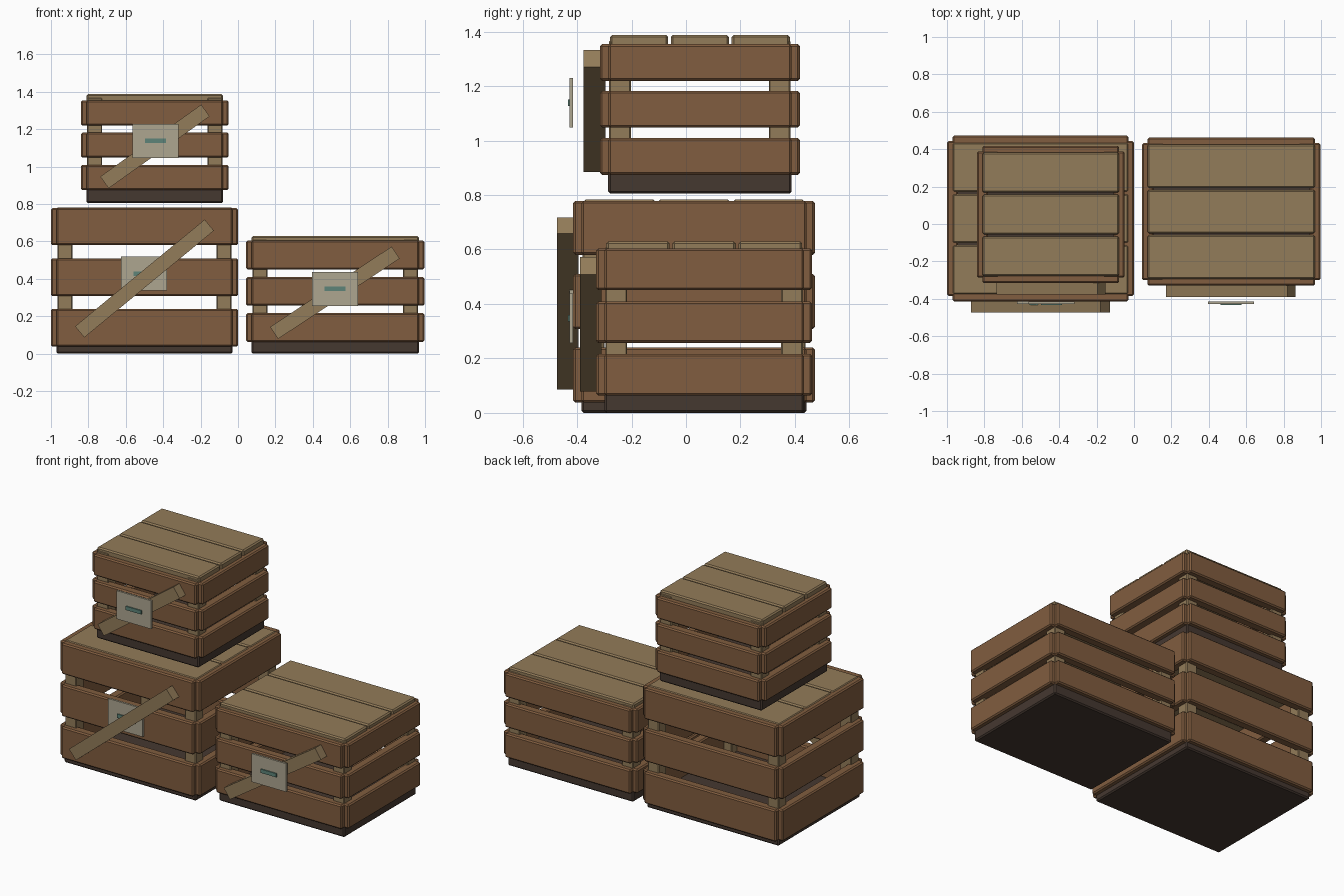
import bpy
from math import radians

if "Cube" in bpy.data.objects:
    bpy.data.objects.remove(bpy.data.objects["Cube"])


def material(name, rgb):
    m = bpy.data.materials.new(name)
    m.diffuse_color = (*rgb, 1)
    m.use_nodes = True
    m.node_tree.nodes["Principled BSDF"].inputs["Base Color"].default_value = m.diffuse_color
    return m


SLAT = material("slat_wood", (0.22, 0.11, 0.05))
LIGHT = material("light_wood", (0.29, 0.20, 0.10))
DARK = material("dark_wood", (0.06, 0.04, 0.03))
PLATE = material("plate_paint", (0.42, 0.38, 0.28))
MARK = material("mark_paint", (0.11, 0.23, 0.19))


def box(name, x, y, z, mat, bevel=0.008):
    """Box spanning the (min, max) pairs x, y, z with a flat bevel."""
    spans = (x, y, z)
    bpy.ops.mesh.primitive_cube_add(size=1, location=[(a + b) / 2 for a, b in spans])
    ob = bpy.context.object
    ob.name = name
    size = [b - a for a, b in spans]
    for v in ob.data.vertices:
        v.co = [c * s for c, s in zip(v.co, size)]
    ob.data.materials.append(mat)
    if bevel:
        mod = ob.modifiers.new("edge_bevel", "BEVEL")
        mod.width = bevel
        mod.segments = 1
    return ob


def crate(tag, x, y, base, lid, slats, brace, plate):
    (x0, x1), (y0, y1) = x, y
    h = 0.03    # half the slat thickness
    p = 0.08    # post width

    # Floor
    box(f"{tag}_base", x, y, base, DARK)

    # Corner posts
    for px in (x0 + 0.004, x1 - p - 0.004):
        for py in (y0 + 0.004, y1 - p - 0.004):
            box(f"{tag}_post", (px, px + p), (py, py + p),
                (base[0] + 0.03, lid[1] - 0.02), LIGHT, 0.005)

    # Slats around all four sides
    for z in slats:
        for py in y:
            box(f"{tag}_front_back_slat", x, (py - h, py + h), z, SLAT)
        for px in x:
            box(f"{tag}_side_slat", (px - h, px + h), y, z, SLAT)

    # Three lid planks
    step = (y1 - y0 - 0.004) / 3
    for i in range(3):
        a = y0 + 0.002 + i * step
        box(f"{tag}_lid_plank", x, (a + 0.005, a + step - 0.005), lid, LIGHT)

    # Diagonal brace on the front
    cx, cz, length, angle = brace
    fy = y0 - 0.09
    ob = box(f"{tag}_brace", (cx - length / 2, cx + length / 2), (fy, fy + 0.08),
             (cz - 0.0385, cz + 0.0385), LIGHT, 0)
    ob.rotation_euler.y = -radians(angle)

    # Front plate with a small mark
    lx, lz = plate
    box(f"{tag}_plate", (lx - 0.123, lx + 0.123), (-0.427, -0.414),
        (lz - 0.091, lz + 0.091), PLATE, 0)
    box(f"{tag}_plate_mark", (lx - 0.056, lx + 0.056), (-0.434, -0.426),
        (lz - 0.012, lz + 0.012), MARK, 0)


crate("large_crate", (-0.97, -0.03), (-0.384, 0.443), (0.0, 0.08), (0.715, 0.783),
      [(0.038, 0.24), (0.308, 0.51), (0.58, 0.778)],
      (-0.5, 0.402, 0.898, 39.5), (-0.502, 0.428))
crate("right_crate", (0.073, 0.967), (-0.3, 0.433), (0.0, 0.08), (0.562, 0.63),
      [(0.063, 0.217), (0.257, 0.409), (0.451, 0.604)],
      (0.518, 0.326, 0.779, 33.5), (0.519, 0.347))
crate("top_crate", (-0.81, -0.08), (-0.286, 0.388), (0.805, 0.885), (1.32, 1.388),
      [(0.874, 1.01), (1.048, 1.182), (1.219, 1.354)],
      (-0.444, 1.108, 0.663, 35.5), (-0.442, 1.138))
